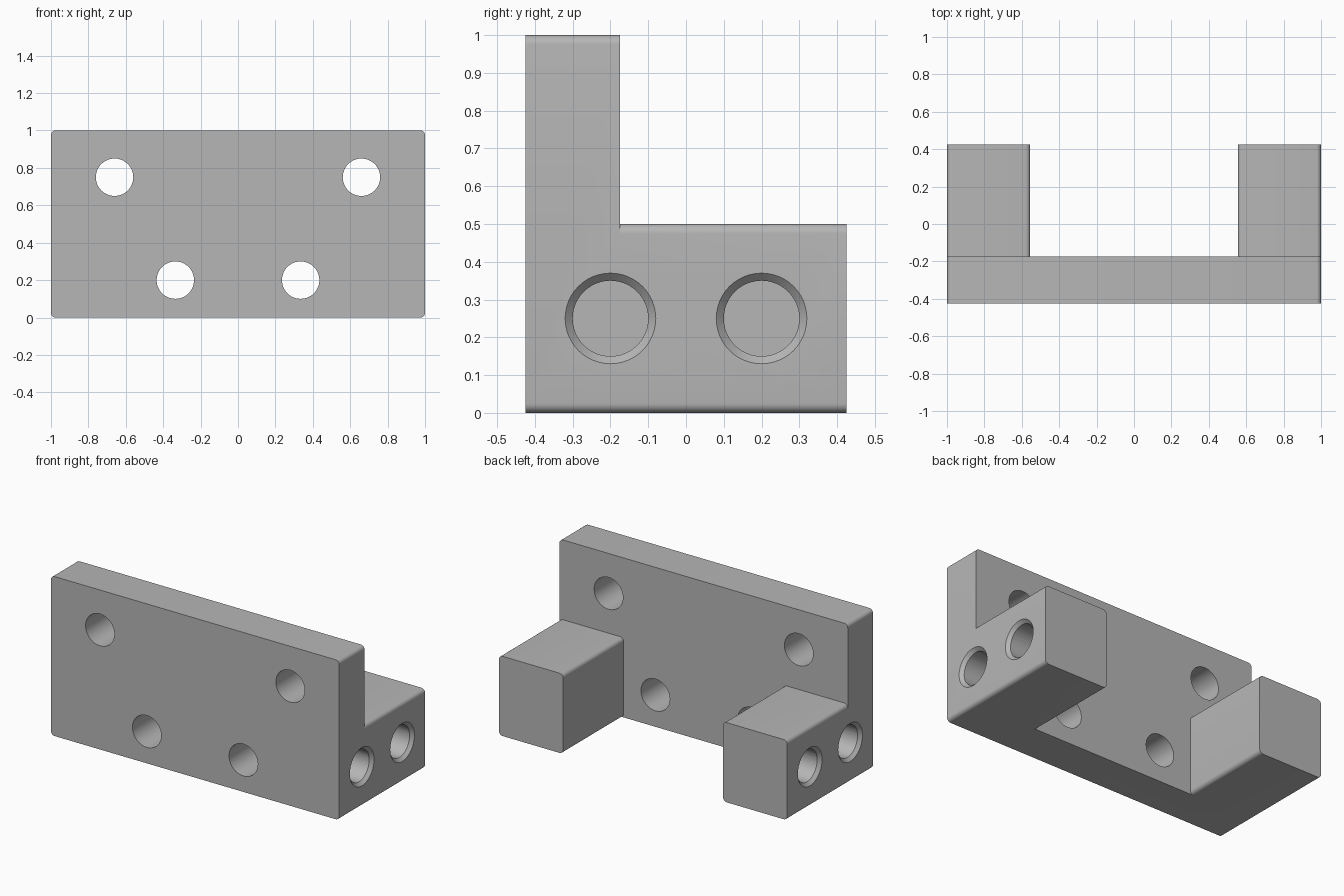
import bpy, bmesh
from math import pi, sin, cos, radians
from mathutils import Matrix

cube = bpy.data.objects.get("Cube")
if cube:
    bpy.data.objects.remove(cube, do_unlink=True)

FRONT, STEP, BACK = -0.425, -0.175, 0.425
FILLET = 0.025

grey = bpy.data.materials.new("metal grey")
grey.use_nodes = True
color = (0.47, 0.47, 0.47, 1)
grey.diffuse_color = color
grey.node_tree.nodes["Principled BSDF"].inputs["Base Color"].default_value = color


def make_object(name, bm):
    bmesh.ops.recalc_face_normals(bm, faces=bm.faces)
    mesh = bpy.data.meshes.new(name)
    bm.to_mesh(mesh)
    bm.free()
    mesh.materials.append(grey)
    obj = bpy.data.objects.new(name, mesh)
    bpy.context.collection.objects.link(obj)
    return obj


def rounded_bar(name, x0, x1, height, y0, y1, steps=6):
    """Rounded rectangle in x-z, extruded along y."""
    bm = bmesh.new()
    r = FILLET
    corners = [(x1 - r, height - r), (x0 + r, height - r), (x0 + r, r), (x1 - r, r)]
    verts = []
    for i, (cx, cz) in enumerate(corners):
        for s in range(steps + 1):
            a = pi / 2 * (i + s / steps)
            verts.append(bm.verts.new((cx + r * cos(a), y0, cz + r * sin(a))))
    face = bm.faces.new(verts)
    new = bmesh.ops.extrude_face_region(bm, geom=[face])["geom"]
    bmesh.ops.translate(bm, vec=(0, y1 - y0, 0),
                        verts=[v for v in new if isinstance(v, bmesh.types.BMVert)])
    return make_object(name, bm)


def add_cone(bm, r1, r2, depth, matrix):
    bmesh.ops.create_cone(bm, cap_ends=True, segments=48, radius1=r1,
                          radius2=r2, depth=depth, matrix=matrix)


def combine(body, tool, operation):
    mod = body.modifiers.new(operation.lower(), 'BOOLEAN')
    mod.operation, mod.solver, mod.object = operation, 'EXACT', tool
    bpy.context.view_layer.objects.active = body
    bpy.ops.object.modifier_apply(modifier=mod.name)
    bpy.data.objects.remove(tool, do_unlink=True)


# Upright plate with two feet reaching backwards
body = rounded_bar("bracket_body", -1, 1, 1, FRONT, STEP)
for name, x0, x1 in (("left_foot", 0.555, 1), ("right_foot", -1, -0.555)):
    combine(body, rounded_bar(name, x0, x1, 0.5, STEP - 0.1, BACK), 'UNION')

# Four bolt holes through the plate
for side in (-1, 1):
    for x, z in ((0.66, 0.75), (0.335, 0.2)):
        bm = bmesh.new()
        add_cone(bm, 0.1, 0.1, 0.6, Matrix.Translation((side * x, -0.3, z))
                 @ Matrix.Rotation(pi / 2, 4, 'X'))
        combine(body, make_object("bolt_hole", bm), 'DIFFERENCE')

# Blind holes with countersunk rims in the outer side of each foot
for side in (-1, 1):
    turn = Matrix.Rotation(side * pi / 2, 4, 'Y')
    for y in (-0.2, 0.2):
        bm = bmesh.new()
        add_cone(bm, 0.1, 0.1, 0.4, Matrix.Translation((side * 0.9, y, 0.25)) @ turn)
        combine(body, make_object("side_hole", bm), 'DIFFERENCE')
        bm = bmesh.new()
        add_cone(bm, 0.1, 0.14, 0.04, Matrix.Translation((side, y, 0.25)) @ turn)
        combine(body, make_object("side_rim", bm), 'DIFFERENCE')

# Smooth fillets and bores, crisp edges elsewhere
bpy.ops.object.select_all(action='DESELECT')
body.select_set(True)
bpy.context.view_layer.objects.active = body
bpy.ops.object.shade_smooth_by_angle(angle=radians(30))
